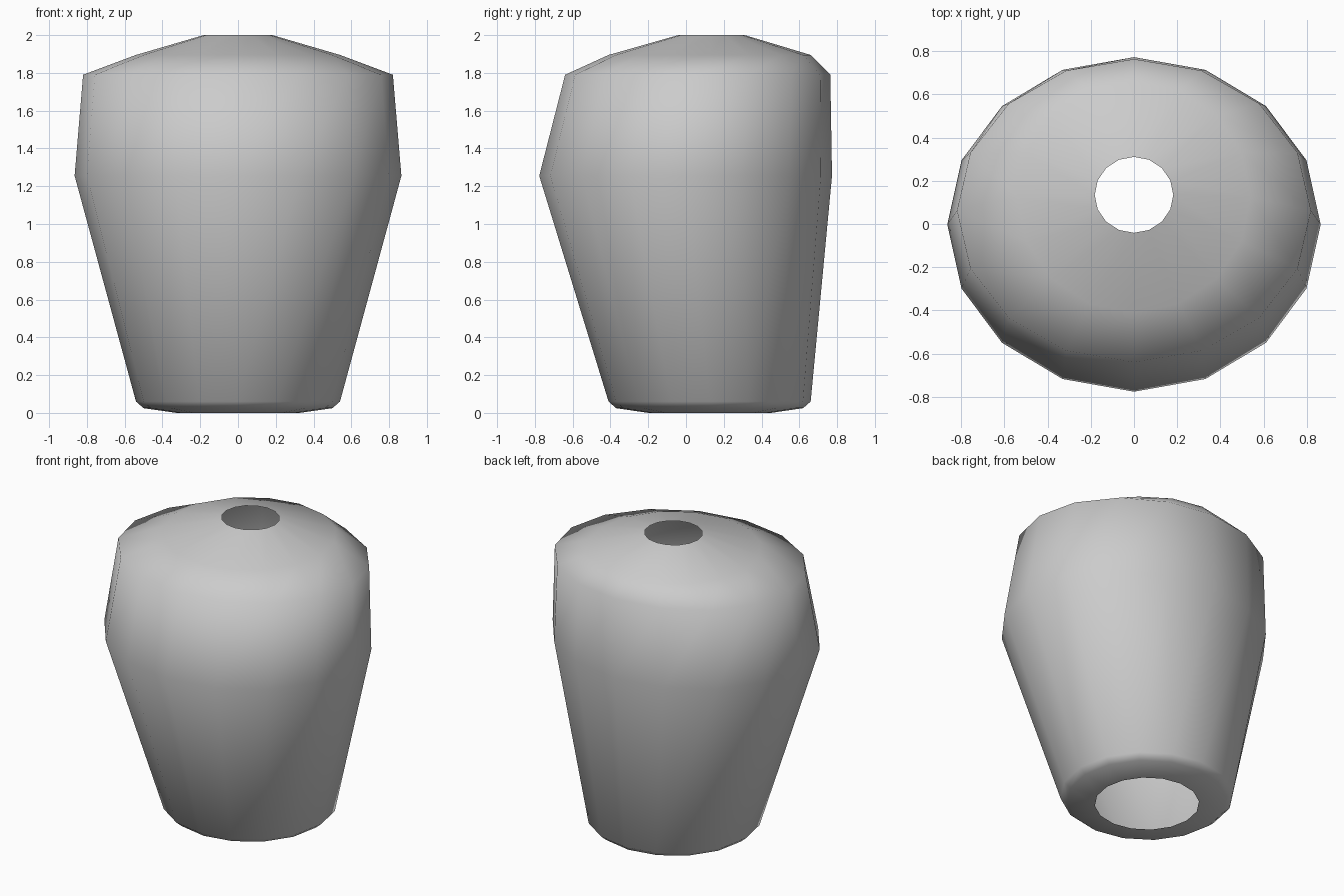
import bpy, bmesh
from math import sin, cos, tau

if "Cube" in bpy.data.objects:
    bpy.data.objects.remove(bpy.data.objects["Cube"])

SIDES = 16
# rings from base to neck: z, centre y, x radius, y radius
RINGS = [
    (0.00, 0.125, 0.325, 0.325),
    (0.025, 0.125, 0.50, 0.495),
    (0.06, 0.125, 0.54, 0.535),
    (1.255, -0.002, 0.865, 0.775),
    (1.79, 0.062, 0.82, 0.702),
    (1.895, 0.125, 0.54, 0.535),
    (2.00, 0.135, 0.182, 0.176),
]

# open thin shell, lofted through the rings
bm = bmesh.new()
loops = [[bm.verts.new((rx * cos(tau * i / SIDES), cy + ry * sin(tau * i / SIDES), z))
          for i in range(SIDES)] for z, cy, rx, ry in RINGS]
for low, high in zip(loops, loops[1:]):
    for i in range(SIDES):
        j = (i + 1) % SIDES
        bm.faces.new((low[i], low[j], high[j], high[i])).smooth = True

mesh = bpy.data.meshes.new("shell")
bm.to_mesh(mesh)
bm.free()
shell = bpy.data.objects.new("shell", mesh)
bpy.context.collection.objects.link(shell)
